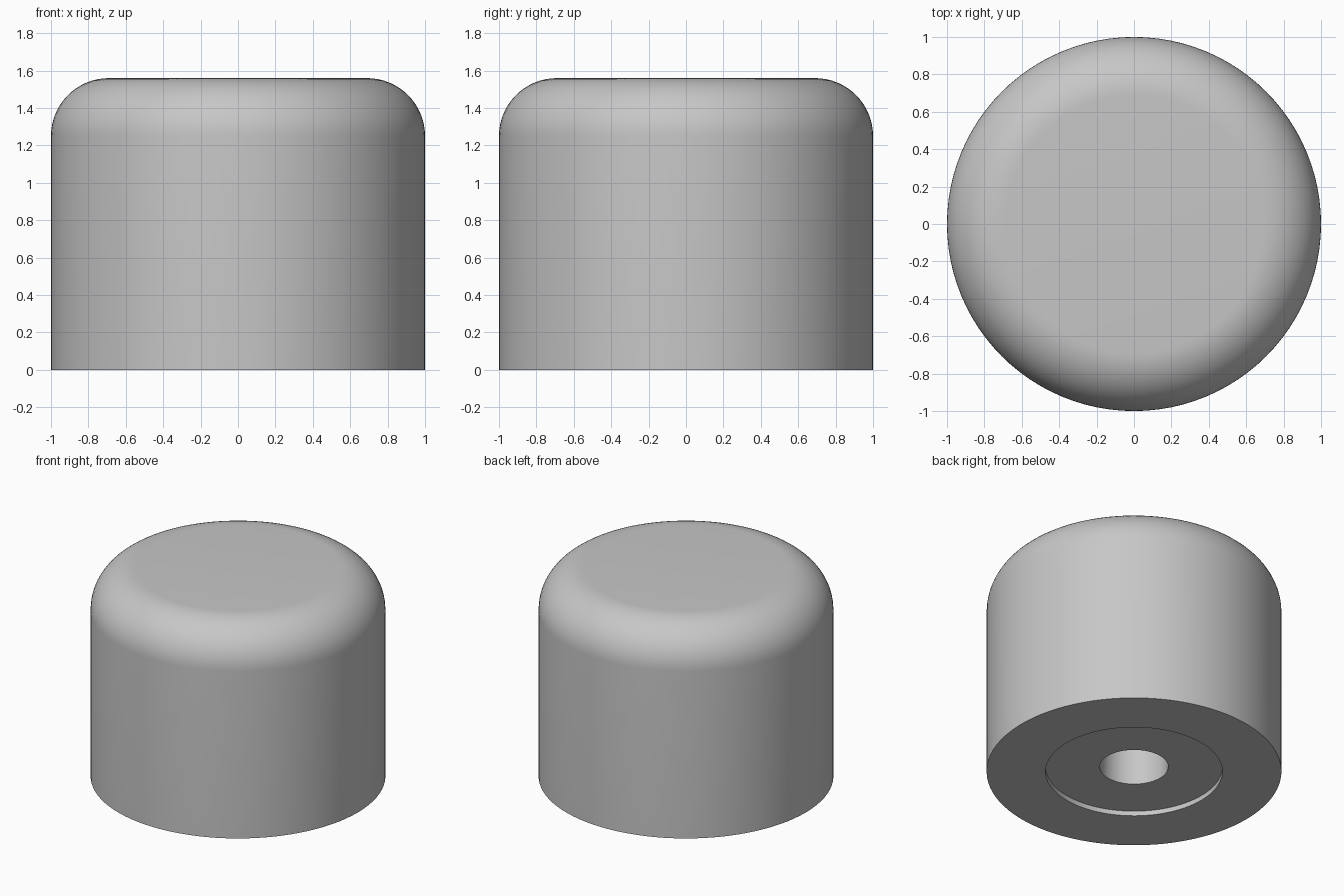
import bpy, bmesh, math

cube = bpy.data.objects.get("Cube")
if cube:
    bpy.data.objects.remove(cube, do_unlink=True)

SEGMENTS = 96
RADIUS, HEIGHT, FILLET = 1.0, 1.56, 0.31
RECESS_RADIUS, RECESS_DEPTH = 0.6, 0.036
HOLE_RADIUS, HOLE_DEPTH = 0.232, 0.9

# Plain grey
grey = bpy.data.materials.new("plain_grey")
grey.use_nodes = True
grey.diffuse_color = (0.57, 0.57, 0.57, 1)
grey.node_tree.nodes["Principled BSDF"].inputs["Base Color"].default_value = grey.diffuse_color

# Half section: blind hole, shallow recess, foot, wall, rounded shoulder, top
profile = [(0, HOLE_DEPTH), (HOLE_RADIUS, HOLE_DEPTH), (HOLE_RADIUS, RECESS_DEPTH),
           (RECESS_RADIUS, RECESS_DEPTH), (RECESS_RADIUS, 0), (RADIUS, 0)]
STEPS = 16
for i in range(STEPS + 1):
    a = math.pi / 2 * i / STEPS
    profile.append((RADIUS - FILLET + FILLET * math.cos(a),
                    HEIGHT - FILLET + FILLET * math.sin(a)))
profile.append((0, HEIGHT))

# Revolve the section around the z axis
bm = bmesh.new()
verts = [bm.verts.new((r, 0, z)) for r, z in profile]
edges = [bm.edges.new(pair) for pair in zip(verts, verts[1:])]
bmesh.ops.spin(bm, geom=verts + edges, cent=(0, 0, 0), axis=(0, 0, 1),
               angle=math.tau, steps=SEGMENTS, use_merge=True)
bmesh.ops.remove_doubles(bm, verts=bm.verts, dist=0.0001)
bmesh.ops.recalc_face_normals(bm, faces=bm.faces)

mesh = bpy.data.meshes.new("rounded_knob")
bm.to_mesh(mesh)
bm.free()
mesh.materials.append(grey)
knob = bpy.data.objects.new("rounded_knob", mesh)
bpy.context.collection.objects.link(knob)

# Smooth the curved surfaces, keep the rims sharp
bpy.ops.object.select_all(action="DESELECT")
knob.select_set(True)
bpy.context.view_layer.objects.active = knob
bpy.ops.object.shade_smooth_by_angle(angle=math.radians(30))
